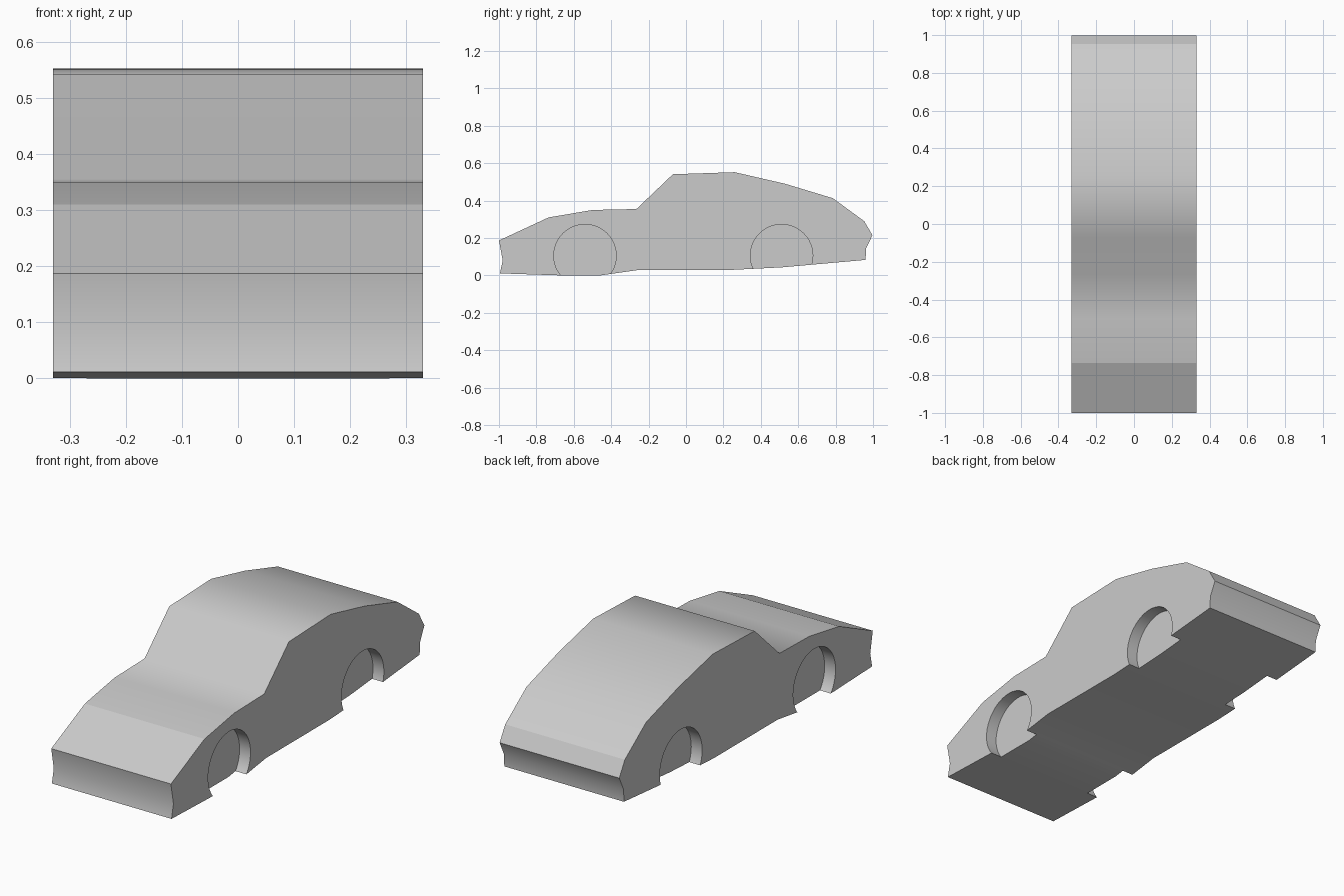
import bpy, bmesh, math
from mathutils import Matrix

if "Cube" in bpy.data.objects:
    bpy.data.objects.remove(bpy.data.objects["Cube"])

HALF_WIDTH = 0.33
WELL_DEPTH = 0.06
WELL_RADIUS = 0.167

grey = bpy.data.materials.new("light grey")
grey.use_nodes = True
colour = (0.6, 0.6, 0.6, 1)
grey.diffuse_color = colour
grey.node_tree.nodes["Principled BSDF"].inputs["Base Color"].default_value = colour

# Side outline (y, z): nose, hood, cabin, tail, underside
creases = [(-1, 0.187), (-0.735, 0.31), (0.953, 0.29), (0.997, 0.215)]
outline = [(-0.98, 0.08), creases[0], creases[1], (-0.5, 0.35), (-0.265, 0.355),
           (-0.07, 0.541), (0.26, 0.552), (0.53, 0.49), (0.785, 0.413),
           creases[2], creases[3], (0.963, 0.145), (0.96, 0.083), (0.51, 0.043),
           (0.25, 0.03), (-0.25, 0.03), (-0.46, 0), (-0.66, 0), (-0.995, 0.011)]


def make_object(name, bm):
    bmesh.ops.recalc_face_normals(bm, faces=bm.faces)
    mesh = bpy.data.meshes.new(name)
    bm.to_mesh(mesh)
    bm.free()
    mesh.materials.append(grey)
    obj = bpy.data.objects.new(name, mesh)
    bpy.context.collection.objects.link(obj)
    return obj


# Body: the outline extruded across the width
bm = bmesh.new()
side = bm.faces.new([bm.verts.new((-HALF_WIDTH, y, z)) for y, z in outline])
ext = bmesh.ops.extrude_face_region(bm, geom=[side], use_keep_orig=True)
verts = [g for g in ext["geom"] if isinstance(g, bmesh.types.BMVert)]
bmesh.ops.translate(bm, verts=verts, vec=(2 * HALF_WIDTH, 0, 0))
body = make_object("car_body", bm)

# Wheel wells: four shallow cylinders cut from the sides
bm = bmesh.new()
for sx in (-1, 1):
    for y in (-0.54, 0.511):
        place = Matrix.Translation((sx * HALF_WIDTH, y, 0.106)) @ Matrix.Rotation(math.pi / 2, 4, "Y")
        bmesh.ops.create_cone(bm, cap_ends=True, segments=48, radius1=WELL_RADIUS,
                              radius2=WELL_RADIUS, depth=2 * WELL_DEPTH, matrix=place)
cutter = make_object("wheel_well_cutter", bm)
cutter.hide_render = True

cut = body.modifiers.new("wheel_wells", "BOOLEAN")
cut.operation = "DIFFERENCE"
cut.solver = "EXACT"
cut.object = cutter
bpy.context.view_layer.objects.active = body
body.select_set(True)
bpy.ops.object.modifier_apply(modifier=cut.name)
bpy.data.objects.remove(cutter)

# Smooth panels, with sharp edges at the sides, wells and body creases
bm = bmesh.new()
bm.from_mesh(body.data)
for face in bm.faces:
    face.smooth = True
for edge in bm.edges:
    on_crease = any(all(math.dist(v.co.yz, c) < 0.001 for v in edge.verts) for c in creases)
    steep = edge.calc_face_angle(math.pi) > math.radians(50)
    edge.smooth = not (on_crease or steep)
bm.to_mesh(body.data)
bm.free()
